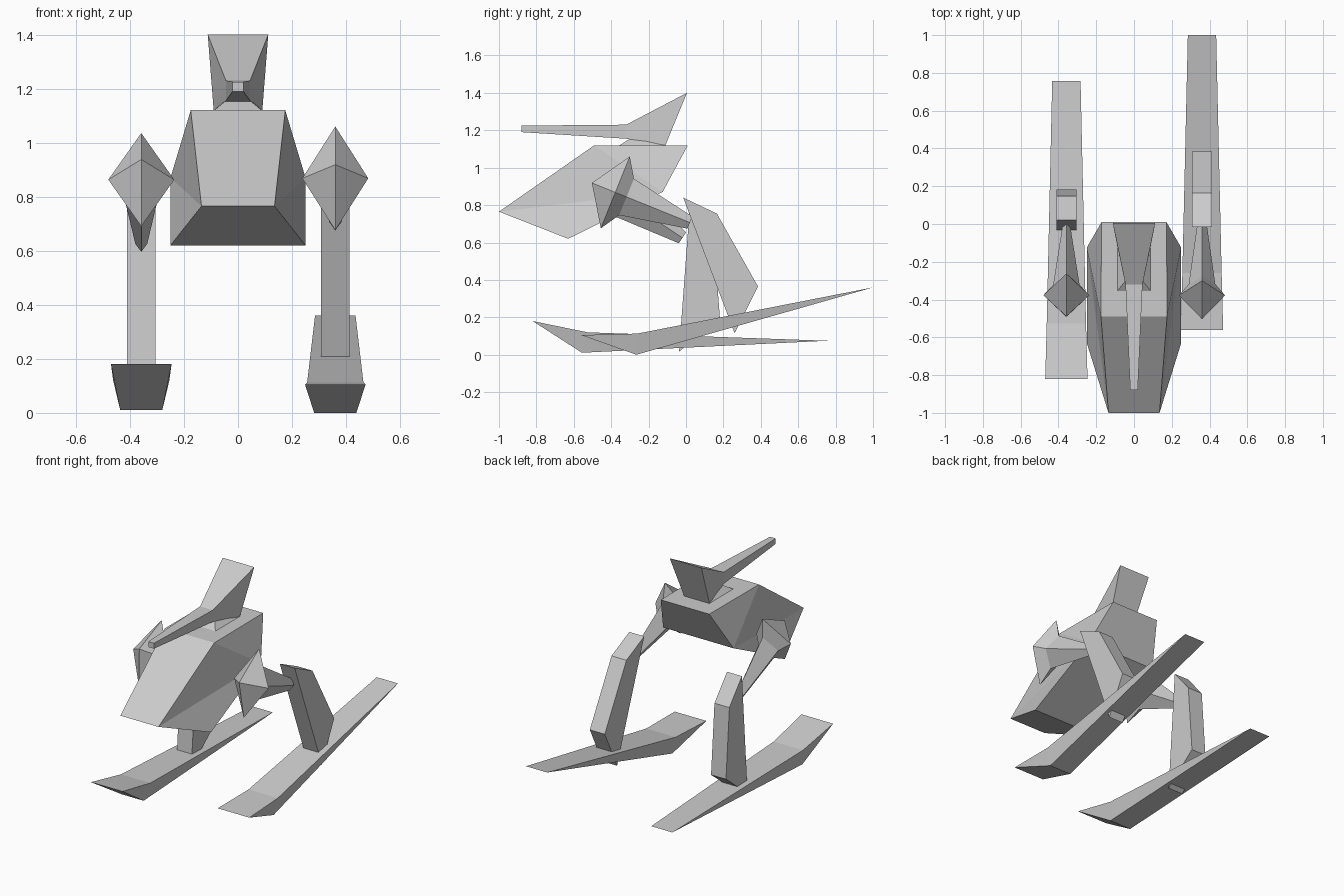
import bpy
import bmesh
from math import cos, sin, radians
from mathutils import Vector

if "Cube" in bpy.data.objects:
    bpy.data.objects.remove(bpy.data.objects["Cube"])


def make(name, verts, faces):
    bm = bmesh.new()
    vs = [bm.verts.new(v) for v in verts]
    for f in faces:
        bm.faces.new([vs[i] for i in f])
    bmesh.ops.recalc_face_normals(bm, faces=bm.faces)
    me = bpy.data.meshes.new(name)
    bm.to_mesh(me)
    bm.free()
    ob = bpy.data.objects.new(name, me)
    bpy.context.collection.objects.link(ob)
    return ob


def profile_solid(name, cx, profile, sides):
    """Closed side profile of (half width, y, z); `sides` tiles the flank."""
    n = len(profile)
    verts = [(cx + s * w, y, z) for s in (-1, 1) for w, y, z in profile]
    faces = [(i, (i + 1) % n, (i + 1) % n + n, i + n) for i in range(n)]
    faces += [tuple(i + k for i in f) for f in sides for k in (0, n)]
    return make(name, verts, faces)


def turn(points, pivot, angle, target):
    """Rotate (w, y, z) points about a pivot in the side plane, then move pivot to target."""
    c, s = cos(radians(angle)), sin(radians(angle))
    out = []
    for w, y, z in points:
        dy, dz = y - pivot[0], z - pivot[1]
        out.append((w, target[0] + c * dy - s * dz, target[1] + s * dy + c * dz))
    return out


# Faceted hull: nose, top front, top back, belly back, belly front
profile_solid("body", 0, [(.135, -1, .765), (.175, -.49, 1.12), (.172, .01, 1.12),
                          (.25, -.125, .87), (.25, -.63, .62)],
              [(0, 1, 3), (1, 2, 3), (0, 3, 4)])

# Head with long snout
profile_solid("head", 0, [(.02, -.88, 1.19), (.02, -.88, 1.225), (.045, -.32, 1.23),
                          (.112, .005, 1.4), (.09, -.11, 1.12), (.045, -.32, 1.155)],
              [(0, 1, 2, 5), (2, 3, 4), (2, 4, 5)])

# Neck wedge
profile_solid("neck", 0, [(.088, -.355, 1.12), (.045, -.30, 1.155),
                          (.06, -.15, 1.15), (.088, -.11, 1.12)], [(0, 1, 2, 3)])


def thigh(name, cx, cy, cz, angle):
    """Diamond shoulder point tapering back into a thin thigh."""
    axis = Vector((0, cos(radians(angle)), -sin(radians(angle))))
    up = Vector((0, sin(radians(angle)), cos(radians(angle))))
    side, c = Vector((1, 0, 0)), Vector((cx, cy, cz))
    verts = [c - axis * .135]
    for d, w, h in ((0, .122, .207), (.065, .07, .105), (.43, .022, .035)):
        verts += [c + axis * d + k for k in (up * h, side * w, up * -h, side * -w)]
    faces = [(0, 1 + i, 1 + (i + 1) % 4) for i in range(4)]
    for r in (1, 5):
        faces += [(r + i, r + (i + 1) % 4, r + 4 + (i + 1) % 4, r + 4 + i) for i in range(4)]
    faces.append((9, 10, 11, 12))
    make(name, verts, faces)


SHIN = [(.053, -.015, .84), (.053, .165, .755), (.053, .385, .365), (.053, .26, .115)]
SKI = [(.112, -.56, .105), (.104, -.26, .113), (.075, 1, .36), (.078, -.265, 0)]

# Each leg: side, centre x, thigh pivot and pitch, shin and ski rotation and anchor
legs = [("right", .36, (-.378, .868), 22, 0, (-.015, .84), 0, (-.56, .105)),
        ("left", -.358, (-.377, .863), 33.6, -25, (.02, .79), -13.1, (-.82, .18))]
for side, cx, hip, pitch, shin_rot, knee, ski_rot, tip in legs:
    thigh(side + "_thigh", cx, hip[0], hip[1], pitch)
    profile_solid(side + "_shin", cx, turn(SHIN, (-.015, .84), shin_rot, knee), [(0, 1, 2, 3)])
    profile_solid(side + "_ski", cx, turn(SKI, (-.56, .105), ski_rot, tip),
                  [(0, 1, 3), (1, 2, 3)])
